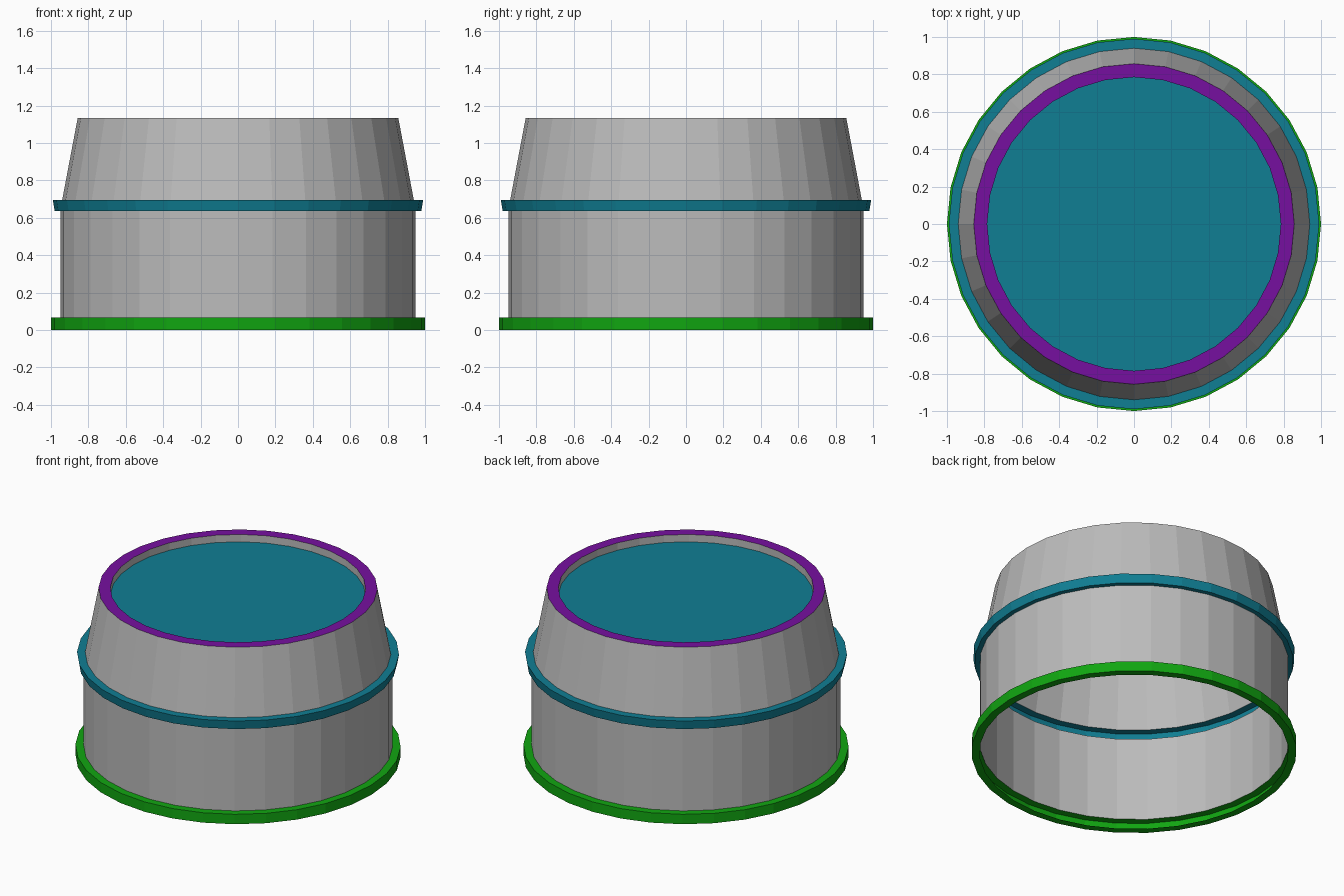
import bpy
import bmesh
import math

if "Cube" in bpy.data.objects:
    bpy.data.objects.remove(bpy.data.objects["Cube"])

SIDES = 32


def material(name, rgb):
    m = bpy.data.materials.new(name)
    m.diffuse_color = (*rgb, 1.0)
    m.use_nodes = True
    m.node_tree.nodes["Principled BSDF"].inputs["Base Color"].default_value = m.diffuse_color
    return m


grey = material("warm_grey", (0.50, 0.50, 0.50))
teal = material("teal", (0.005, 0.21, 0.295))
green = material("green", (0.0055, 0.38, 0.0055))
purple = material("purple", (0.18, 0.005, 0.35))


def lathe(name, profile, mat, cap_end=False):
    """Revolve (radius, z) points around z; upward profiles face outward."""
    bm = bmesh.new()
    rings = []
    for r, z in profile:
        ring = []
        for i in range(SIDES):
            a = 2 * math.pi * i / SIDES
            ring.append(bm.verts.new((r * math.cos(a), r * math.sin(a), z)))
        rings.append(ring)
    for p, q in zip(rings, rings[1:]):
        for i in range(SIDES):
            j = (i + 1) % SIDES
            bm.faces.new((p[i], p[j], q[j], q[i]))
    if cap_end:
        bm.faces.new(rings[-1])
    mesh = bpy.data.meshes.new(name)
    bm.to_mesh(mesh)
    bm.free()
    mesh.materials.append(mat)
    obj = bpy.data.objects.new(name, mesh)
    bpy.context.collection.objects.link(obj)
    return obj


# Folded foot ring, open towards the hollow inside
lathe("foot_ring", [(0.95, 0), (1.0, 0), (1.0, 0.067), (0.95, 0.067)], green)
# Straight thin lower wall
lathe("lower_wall", [(0.95, 0.067), (0.95, 0.636)], grey)
# Slightly flared middle band, hollow behind
lathe("middle_band", [(0.95, 0.636), (0.98, 0.636), (0.99, 0.695), (0.94, 0.695)], teal)
# Tapered upper wall
lathe("upper_wall", [(0.94, 0.695), (0.857, 1.134)], grey)
# Flat top rim
lathe("top_rim", [(0.857, 1.134), (0.785, 1.134)], purple)
# Shallow recess wall and its floor
lathe("recess_wall", [(0.785, 1.134), (0.785, 1.084)], grey)
lathe("recess_floor", [(0.785, 1.084)], teal, cap_end=True)
